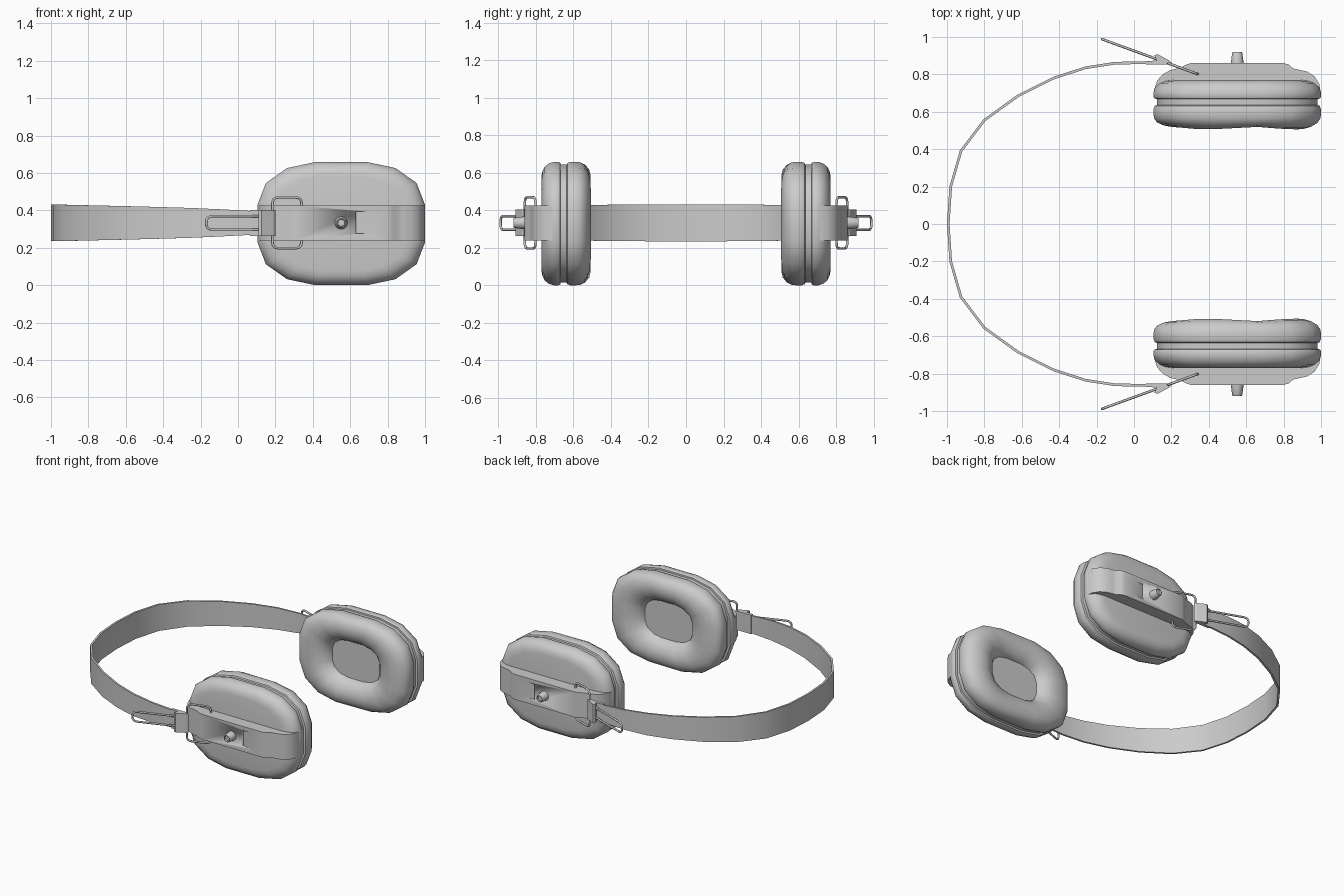
import bpy, math
from mathutils import Vector, Matrix

if "Cube" in bpy.data.objects:
    bpy.data.objects.remove(bpy.data.objects["Cube"])

XC, ZC, HX, HZ = 0.552, 0.329, 0.448, 0.329
ZB = 0.333


def make(name, verts, faces, mirror=True, angle=40):
    me = bpy.data.meshes.new(name)
    me.from_pydata(verts, [], faces)
    ob = bpy.data.objects.new(name, me)
    bpy.context.collection.objects.link(ob)
    import bmesh
    bm = bmesh.new()
    bm.from_mesh(me)
    bmesh.ops.recalc_face_normals(bm, faces=bm.faces)
    bm.to_mesh(me)
    bm.free()
    me.polygons.foreach_set("use_smooth", [True] * len(me.polygons))
    me.set_sharp_from_angle(angle=math.radians(angle))
    if mirror:
        add_mirror(ob)
    return ob


def add_mirror(ob):
    m = ob.modifiers.new("Mirror", 'MIRROR')
    m.use_axis = (False, True, False)
    m.use_mirror_merge = False


def loft(name, rings, **kw):
    n = len(rings[0])
    faces = [tuple(range(n)), tuple(range((len(rings) - 1) * n, len(rings) * n))]
    for r in range(len(rings) - 1):
        for i in range(n):
            j = (i + 1) % n
            faces.append((r * n + i, r * n + j, (r + 1) * n + j, (r + 1) * n + i))
    return make(name, [v for ring in rings for v in ring], faces, **kw)


# 16-sided ear cup outline, from one quarter
q = [(0.14, HZ), (0.29, 0.297), (0.403, 0.217), (HX, 0.1)]
OUT = q + [(x, -z) for x, z in q[::-1]]
OUT += [(-x, -z) for x, z in q] + [(-x, z) for x, z in q[::-1]]


def ring(d, y, wave=0.0):
    fx, fz = (HX - d) / HX, (HZ - 0.76 * d) / HZ
    pts = []
    for px, pz in OUT:
        x, z = px * fx, pz * fz
        pts.append((XC + x, y - wave * math.cos((x + 0.16) * 13.5), ZC + z))
    return pts


# soft cushion with a recessed, gently wavy opening
cushion = [(.252, .59, 0), (.245, .572, 0), (.225, .55, .002), (.19, .528, .005),
           (.145, .515, .007), (.10, .513, .007), (.055, .521, .006), (.02, .54, .003),
           (.003, .565, 0), (0, .59, 0), (0, .615, 0), (.008, .632, 0), (.03, .64, 0)]
loft("ear_cushion", [ring(*p) for p in cushion])

# groove core and hard outer shell
loft("cup_seam", [ring(.02, .63), ring(.02, .68)])
shell = [(.03, .668), (.006, .67), (0, .68), (0, .705), (.012, .732), (.035, .753),
         (.065, .765), (.10, .77)]
loft("cup_shell", [ring(*p) for p in shell])

# raised strip wrapped over the outside of the cup
prof = [(.106, .68), (.108, .72), (.125, .768), (.155, .802), (.195, .823), (.25, .836), (.275, .85),
        (.305, .86), (.80, .86), (.828, .852), (.85, .832), (.88, .825), (.925, .815), (.965, .79),
        (.99, .75), (.999, .70), (.999, .68)]
strip = loft("cup_strip", [[(x, y, z) for x, y in prof] for z in (0.24, 0.426)],
             mirror=False, angle=35)

# sloped rectangular recess in the strip
cut = loft("recess_cutter", [[(.632, .84, z), (.712, .861, z), (.712, .9, z), (.632, .9, z)]
                             for z in (.275, .395)], mirror=False)
cut.hide_render = True
cut.hide_viewport = True
b = strip.modifiers.new("Recess", 'BOOLEAN')
b.operation, b.object, b.solver = 'DIFFERENCE', cut, 'EXACT'
add_mirror(strip)


# tapered knob with a dished end
def circle(r, y, n=16):
    return [(XC + r * math.cos(2 * math.pi * i / n), y, ZB + r * math.sin(2 * math.pi * i / n))
            for i in range(n)]


loft("knob", [circle(.035, .85), circle(.033, .87), circle(.027, .915), circle(.024, .92),
              circle(.02, .92), circle(.018, .908)])

# headband: flat tapered ribbon, (x, y, half height)
half = [(-.98, .2, .098), (-.925, .39, .097), (-.8, .555, .094), (-.62, .685, .09),
        (-.43, .78, .085), (-.26, .835, .08), (-.1, .86, .073), (.05, .862, .065), (.19, .86, .06)]
path = [(x, -y, h) for x, y, h in half[::-1]] + [(-.993, 0, .098)] + half
rings = []
for i, (x, y, h) in enumerate(path):
    a, c = path[max(i - 1, 0)], path[min(i + 1, len(path) - 1)]
    t = Vector((c[0] - a[0], c[1] - a[1])).normalized() * 0.007
    rings.append([(x + s * t.y, y - s * t.x, ZB + k * h)
                  for s, k in ((-1, -1), (1, -1), (1, 1), (-1, 1))])
loft("headband", rings, mirror=False, angle=30)

# clip joining band, wire and cup
clip = [(.065, .852), (.18, .852), (.2, .862), (.19, .874), (.125, .908), (.11, .902), (.12, .874),
        (.065, .871)]
loft("band_clip", [[(x, y, z) for x, y in clip] for z in (.263, .403)], angle=20)


# keyhole-shaped wire loop
def rounded(pts, r, steps=4):
    res = []
    for i, p in enumerate(pts):
        p, a, c = Vector(p), Vector(pts[i - 1]), Vector(pts[(i + 1) % len(pts)])
        s, e = p + (a - p).normalized() * r, p + (c - p).normalized() * r
        for k in range(steps + 1):
            t = k / steps
            res.append(s * (1 - t) ** 2 + p * 2 * t * (1 - t) + e * t * t)
    return res


top = [(-.17, .036), (.184, .036), (.184, .136), (.34, .136)]
loop = rounded(top + [(x, -z) for x, z in top[::-1]], 0.034)
cu = bpy.data.curves.new("wire_loop", 'CURVE')
cu.dimensions = '3D'
cu.bevel_depth, cu.bevel_resolution = 0.007, 1
for side in (1, -1):
    sp = cu.splines.new('POLY')
    sp.points.add(len(loop) - 1)
    for pt, v in zip(sp.points, loop):
        pt.co = (v.x, side * (.988 - (v.x + .17) * .365), ZB + v.y, 1)
    sp.use_cyclic_u = True
bpy.context.collection.objects.link(bpy.data.objects.new("wire_loop", cu))
